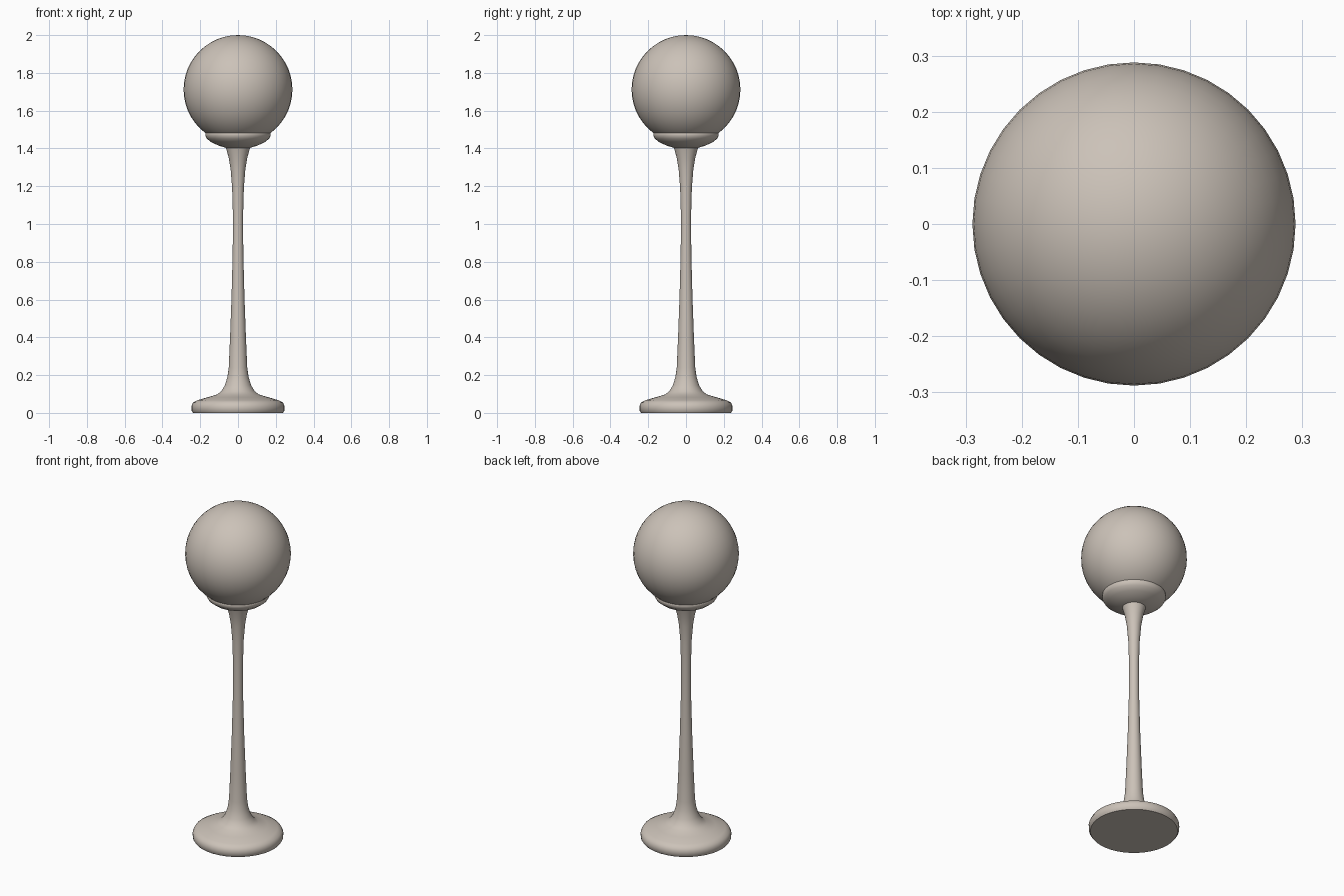
import bpy, bmesh, math

if "Cube" in bpy.data.objects:
    bpy.data.objects.remove(bpy.data.objects["Cube"])

# One warm stone colour for the whole lamp
mat = bpy.data.materials.new("warm_beige")
mat.diffuse_color = (0.60, 0.54, 0.48, 1)
mat.use_nodes = True
mat.node_tree.nodes["Principled BSDF"].inputs["Base Color"].default_value = mat.diffuse_color


def finish(name, bm, angle):
    bmesh.ops.recalc_face_normals(bm, faces=bm.faces)
    me = bpy.data.meshes.new(name)
    bm.to_mesh(me)
    bm.free()
    me.materials.append(mat)
    ob = bpy.data.objects.new(name, me)
    bpy.context.collection.objects.link(ob)
    bpy.ops.object.select_all(action='DESELECT')
    ob.select_set(True)
    bpy.context.view_layer.objects.active = ob
    bpy.ops.object.shade_smooth_by_angle(angle=math.radians(angle))
    return ob


def lathe(name, profile, segs=40, angle=50):
    """Spin an (r, z) profile about z; r = 0 ends close on the axis."""
    bm = bmesh.new()
    vs = [bm.verts.new((r, 0, z)) for r, z in profile]
    es = [bm.edges.new(p) for p in zip(vs, vs[1:])]
    bmesh.ops.spin(bm, geom=vs + es, cent=(0, 0, 0), axis=(0, 0, 1),
                   angle=2 * math.pi, steps=segs, use_duplicate=False)
    bmesh.ops.remove_doubles(bm, verts=bm.verts, dist=1e-4)
    return finish(name, bm, angle)


# Base disc flowing into the slim post, flaring again below the cup
lathe("base_and_post", [
    (0, 0), (0.238, 0), (0.246, 0.012), (0.247, 0.035), (0.238, 0.055),
    (0.215, 0.067), (0.16, 0.083), (0.112, 0.097), (0.088, 0.115),
    (0.07, 0.145), (0.056, 0.19), (0.049, 0.24), (0.042, 0.40),
    (0.034, 0.62), (0.028, 0.85), (0.027, 1.05), (0.031, 1.19),
    (0.039, 1.29), (0.049, 1.35), (0.060, 1.39), (0.066, 1.412), (0, 1.42)])

# Shallow cup with a rounded lip that holds the globe
lathe("globe_cup", [
    (0, 1.400), (0.06, 1.402), (0.10, 1.414), (0.14, 1.432), (0.165, 1.452),
    (0.173, 1.468), (0.173, 1.483), (0.166, 1.490), (0.155, 1.475)])

# Round globe
bm = bmesh.new()
bmesh.ops.create_uvsphere(bm, u_segments=40, v_segments=24, radius=0.288)
bmesh.ops.translate(bm, verts=bm.verts, vec=(0, 0, 1.712))
finish("globe", bm, 60)
